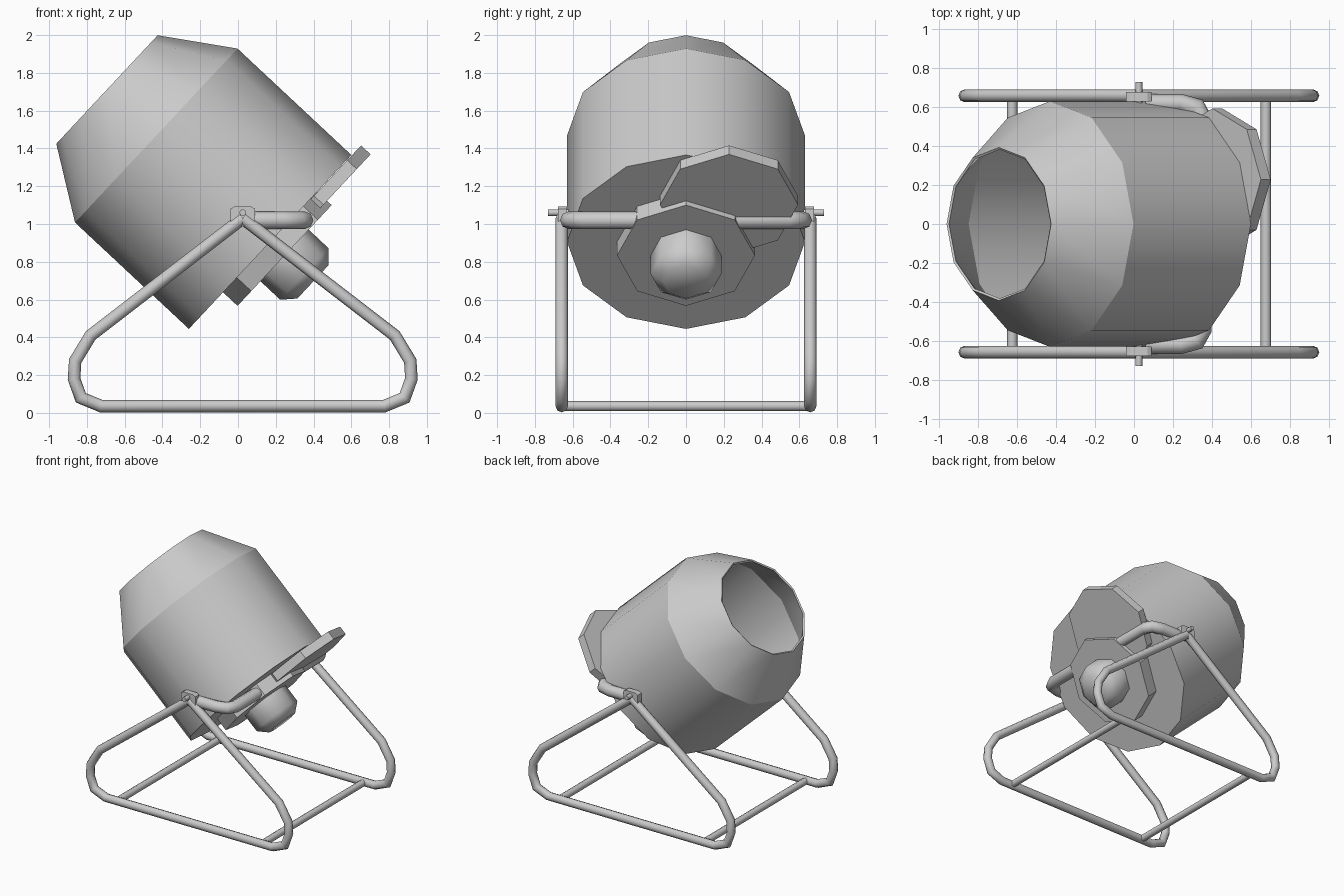
import bpy, bmesh
from math import cos, sin, pi, radians
from mathutils import Matrix, Vector

if "Cube" in bpy.data.objects:
    bpy.data.objects.remove(bpy.data.objects["Cube"])

# Tilted drum frame: local z runs along the drum axis from its base centre to the mouth
U = Vector((-0.731, 0, 0.683)).normalized()
Y = Vector((0, 1, 0))
V = Y.cross(U)
TILT = Matrix((V, Y, U)).transposed().to_4x4()
TILT.translation = (0.17, 0, 0.905)


def finish(bm, name, angle):
    bmesh.ops.recalc_face_normals(bm, faces=bm.faces)
    me = bpy.data.meshes.new(name)
    bm.to_mesh(me)
    bm.free()
    ob = bpy.data.objects.new(name, me)
    bpy.context.collection.objects.link(ob)
    bpy.ops.object.select_all(action='DESELECT')
    ob.select_set(True)
    bpy.context.view_layer.objects.active = ob
    bpy.ops.object.shade_smooth_by_angle(angle=radians(angle))
    return ob


def skin(bm, rings):
    # Join successive rings of vertices and cap both ends
    n = len(rings[0])
    for a, b in zip(rings, rings[1:]):
        for i in range(n):
            j = (i + 1) % n
            bm.faces.new((a[i], a[j], b[j], b[i]))
    bm.faces.new(rings[0])
    bm.faces.new(rings[-1])


def lathe(name, profile, sides, angle, offset=(0, 0, 0)):
    # Revolve (radius, height) points about the tilted drum axis
    bm = bmesh.new()
    off = Vector(offset)
    rings = [[bm.verts.new(TILT @ (off + Vector((r * cos(2 * pi * i / sides),
                                                 r * sin(2 * pi * i / sides), t))))
              for i in range(sides)] for r, t in profile]
    skin(bm, rings)
    return finish(bm, name, angle)


def tube(name, pts, radius, normal, sides=8):
    # Mitred round tube along a path lying in the plane with this normal
    bm = bmesh.new()
    pts = [Vector(p) for p in pts]
    normal = Vector(normal)
    rings = []
    for k, p in enumerate(pts):
        d0 = (p - pts[k - 1]).normalized() if k else (pts[1] - p).normalized()
        d1 = (pts[k + 1] - p).normalized() if k < len(pts) - 1 else d0
        t = (d0 + d1).normalized()
        side = normal.cross(t) / t.dot(d0)
        rings.append([bm.verts.new(p + radius * (side * cos(2 * pi * i / sides)
                                                 + normal * sin(2 * pi * i / sides)))
                      for i in range(sides)])
    skin(bm, rings)
    return finish(bm, name, 50)


# Hollow mixing drum with conical neck
lathe("drum", [(0.63, 0), (0.63, 0.825), (0.393, 1.182), (0.382, 1.175),
               (0.615, 0.82), (0.615, 0.012)], 12, 31.5)

# Hub plate, drive cover and motor under the drum
lathe("hub_plate", [(0.365, 0), (0.365, -0.105)], 8, 30)
lathe("drive_cover", [(0.365, -0.003), (0.365, -0.072)], 8, 30, (0.337, 0.228, 0))
lathe("motor", [(0.187, -0.10), (0.187, -0.248), (0.12, -0.31)], 8, 60)

# Yoke tube carrying the hub between the pivots
half = [(0.06, 0.62), (0.24, 0.62), (0.32, 0.598), (0.352, 0.54)]
yoke = [(x, y, 1.02) for x, y in half] + [(x, -y, 1.02) for x, y in reversed(half)]
tube("yoke", yoke, 0.047, (0, 0, 1))

# Side frames, symmetric about the pivot
CX = 0.025
leg = [(0, 1.03), (0.805, 0.41), (0.887, 0.275), (0.893, 0.18), (0.857, 0.08), (0.75, 0.036)]
for s, tag in ((-1, "front"), (1, "back")):
    y = s * 0.658
    loop = [(CX + x, y, z) for x, z in leg] + [(CX - x, y, z) for x, z in reversed(leg)]
    tube(tag + "_frame", loop, 0.033, (0, 1, 0))

    # Pivot bracket with clipped top corners
    bm = bmesh.new()
    outline = [(-0.065, 0.99), (0.065, 0.99), (0.065, 1.08), (0.045, 1.092),
               (-0.045, 1.092), (-0.065, 1.08)]
    skin(bm, [[bm.verts.new((CX + x, s * d, z)) for x, z in outline]
              for d in (0.63, 0.677)])
    finish(bm, tag + "_pivot_bracket", 30)

    # Pivot pin
    tube(tag + "_pivot_pin", [(CX, s * 0.6, 1.06), (CX, s * 0.73, 1.06)], 0.018, (0, 0, 1))

# Cross bars on the ground
for x, tag in ((-0.625, "left"), (0.677, "right")):
    tube(tag + "_cross_bar", [(x, -0.655, 0.036), (x, 0.655, 0.036)], 0.027, (0, 0, 1))
